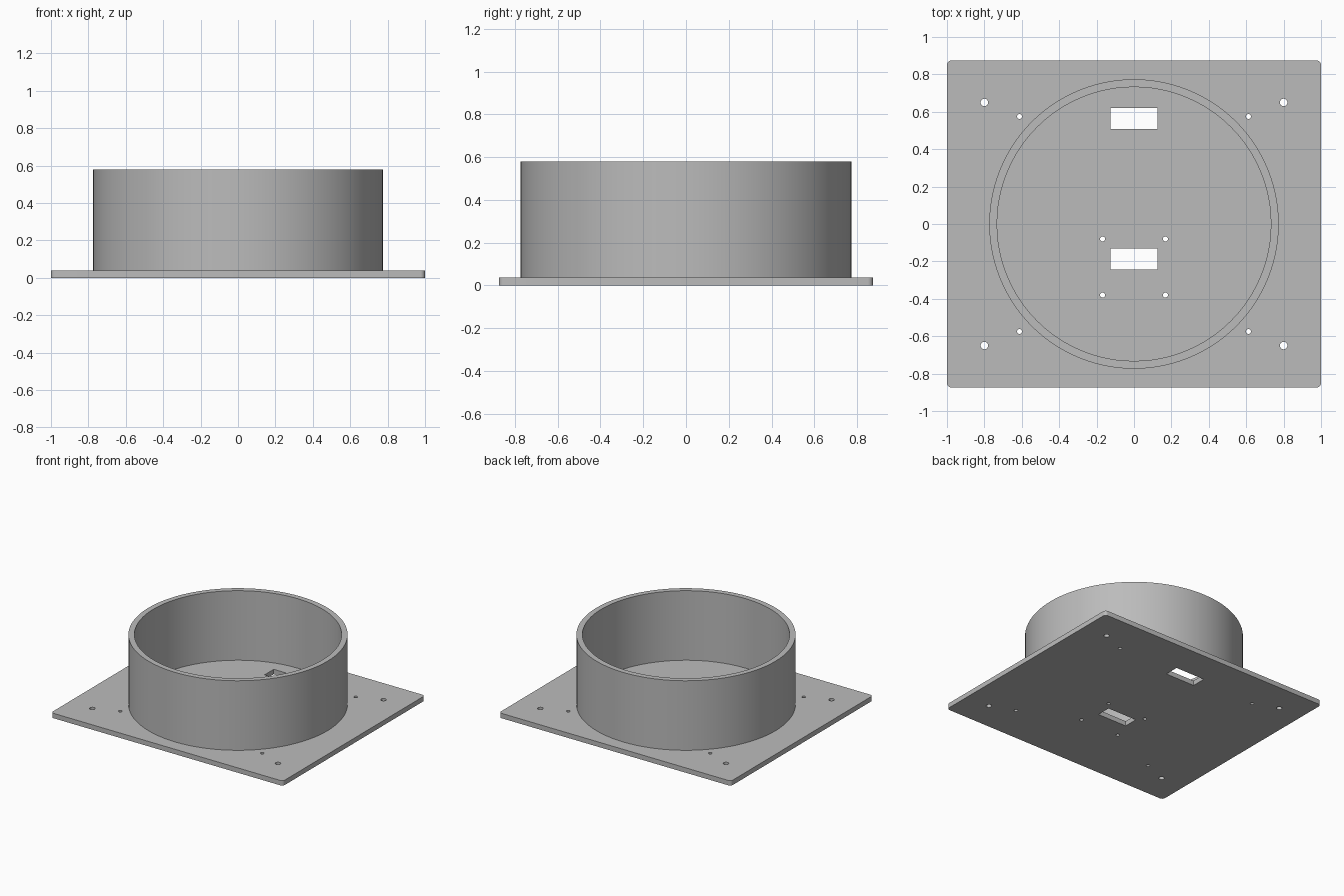
import bpy, bmesh
from math import cos, sin, pi

cube = bpy.data.objects.get("Cube")
if cube:
    bpy.data.objects.remove(cube, do_unlink=True)

PLATE_T = 0.038
TOP_Z = 0.58

grey = bpy.data.materials.new("plain grey")
grey.use_nodes = True
colour = (0.5, 0.5, 0.5, 1)
grey.diffuse_color = colour
grey.node_tree.nodes["Principled BSDF"].inputs["Base Color"].default_value = colour


def circle(x, y, r, n):
    return [(x + r * cos(2 * pi * i / n), y + r * sin(2 * pi * i / n)) for i in range(n)]


def rounded_rect(x, y, hx, hy, r, n=6):
    pts = []
    for k, (sx, sy) in enumerate([(1, 1), (-1, 1), (-1, -1), (1, -1)]):
        for i in range(n + 1):
            a = (k + i / n) * pi / 2
            pts.append((x + sx * (hx - r) + r * cos(a), y + sy * (hy - r) + r * sin(a)))
    return pts


def rect(x, y, hx, hy):
    return [(x + hx, y + hy), (x - hx, y + hy), (x - hx, y - hy), (x + hx, y - hy)]


def extrude_outline(name, outlines, z0, z1):
    """Solid from a filled outline; the inner outlines become holes."""
    curve = bpy.data.curves.new(name, 'CURVE')
    curve.dimensions = '2D'
    curve.fill_mode = 'BOTH'
    curve.extrude = (z1 - z0) / 2
    for pts in outlines:
        spline = curve.splines.new('POLY')
        spline.points.add(len(pts) - 1)
        for p, (x, y) in zip(spline.points, pts):
            p.co = (x, y, 0, 1)
        spline.use_cyclic_u = True
    temp = bpy.data.objects.new(name + " outline", curve)
    bpy.context.collection.objects.link(temp)
    bpy.context.view_layer.update()
    mesh = bpy.data.meshes.new_from_object(temp.evaluated_get(bpy.context.evaluated_depsgraph_get()))
    bpy.data.objects.remove(temp, do_unlink=True)

    bm = bmesh.new()
    bm.from_mesh(mesh)
    bmesh.ops.remove_doubles(bm, verts=bm.verts, dist=0.0001)
    bmesh.ops.translate(bm, verts=bm.verts, vec=(0, 0, (z0 + z1) / 2))
    bmesh.ops.recalc_face_normals(bm, faces=bm.faces)
    bm.to_mesh(mesh)
    bm.free()
    mesh.name = name
    mesh.materials.clear()
    mesh.materials.append(grey)
    obj = bpy.data.objects.new(name, mesh)
    bpy.context.collection.objects.link(obj)
    bpy.ops.object.select_all(action='DESELECT')
    obj.select_set(True)
    bpy.context.view_layer.objects.active = obj
    bpy.ops.object.shade_smooth_by_angle(angle=pi / 6)
    return obj


# Base plate with slots, corner mounting holes and inner screw holes
outlines = [rounded_rect(0, 0, 1, 0.875, 0.025)]
outlines += [rect(0, y, 0.126, 0.056) for y in (0.564, -0.187)]
for side in (-1, 1):
    for end in (-1, 1):
        outlines.append(circle(side * 0.8, end * 0.65, 0.02, 24))
        outlines.append(circle(side * 0.612, end * 0.575, 0.0135, 20))
    for y in (-0.08, -0.38):
        outlines.append(circle(side * 0.168, y, 0.0135, 20))
extrude_outline("base_plate", outlines, 0, PLATE_T)

# Open round wall standing on the plate
extrude_outline("round_wall", [circle(0, 0, 0.774, 96), circle(0, 0, 0.732, 96)], PLATE_T, TOP_Z)
